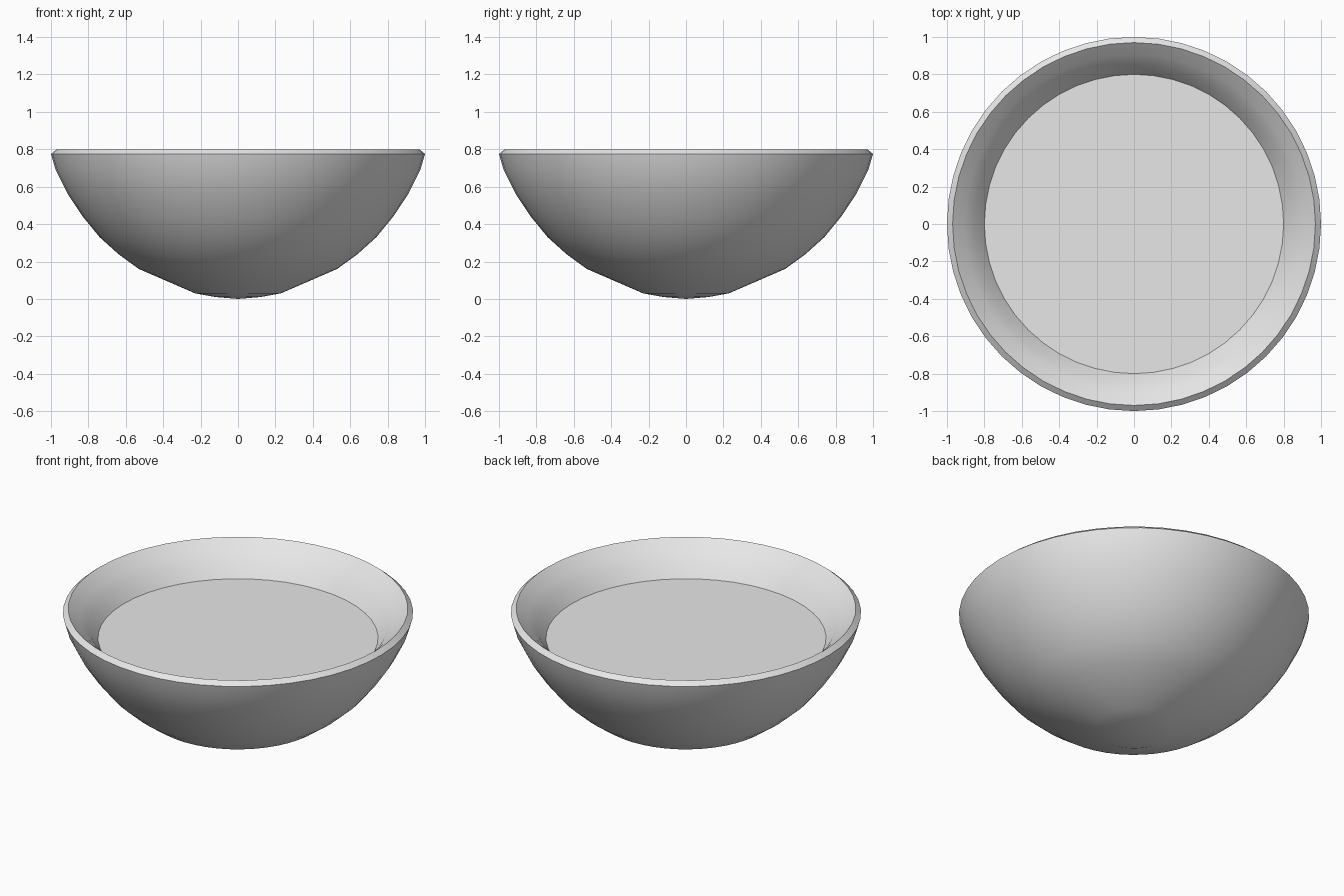
import bpy
import math

cube = bpy.data.objects.get("Cube")
if cube:
    bpy.data.objects.remove(cube, do_unlink=True)

SEGMENTS = 48


def make_material(name, color):
    mat = bpy.data.materials.new(name)
    mat.use_nodes = True
    mat.diffuse_color = color
    mat.node_tree.nodes["Principled BSDF"].inputs["Base Color"].default_value = color
    return mat


def lathe(name, profile, mat):
    """Spin a (radius, height) profile about z; a zero radius becomes a pole."""
    verts, faces, rings = [], [], []
    for r, z in profile:
        start = len(verts)
        count = SEGMENTS if r > 0 else 1
        for i in range(count):
            a = math.tau * i / SEGMENTS
            verts.append((r * math.cos(a), r * math.sin(a), z))
        rings.append([start + i % count for i in range(SEGMENTS)])
    for low, high in zip(rings, rings[1:]):
        for i in range(SEGMENTS):
            j = (i + 1) % SEGMENTS
            quad = [low[i], low[j], high[j], high[i]]
            faces.append(list(dict.fromkeys(quad)))
    mesh = bpy.data.meshes.new(name)
    mesh.from_pydata(verts, [], faces)
    mesh.materials.append(mat)
    obj = bpy.data.objects.new(name, mesh)
    bpy.context.collection.objects.link(obj)
    bpy.ops.object.select_all(action="DESELECT")
    obj.select_set(True)
    bpy.context.view_layer.objects.active = obj
    bpy.ops.object.shade_smooth_by_angle(angle=math.radians(30))
    return obj


grey = make_material("light grey", (0.8, 0.8, 0.8, 1))

# Round shell, bevelled lip and sloping inner wall
shell = [(0, 0), (0.12, 0.01), (0.23, 0.03), (0.53, 0.16), (0.64, 0.24),
         (0.74, 0.33), (0.83, 0.44), (0.91, 0.56), (0.975, 0.69), (1, 0.775)]
lip = [(0.97, 0.8), (0.905, 0.745), (0.855, 0.695), (0.8, 0.615)]
lathe("bowl", shell + lip, grey)

# Flat surface filling the inside
lathe("inner_floor", [(0.8, 0.615), (0, 0.615)], grey)
